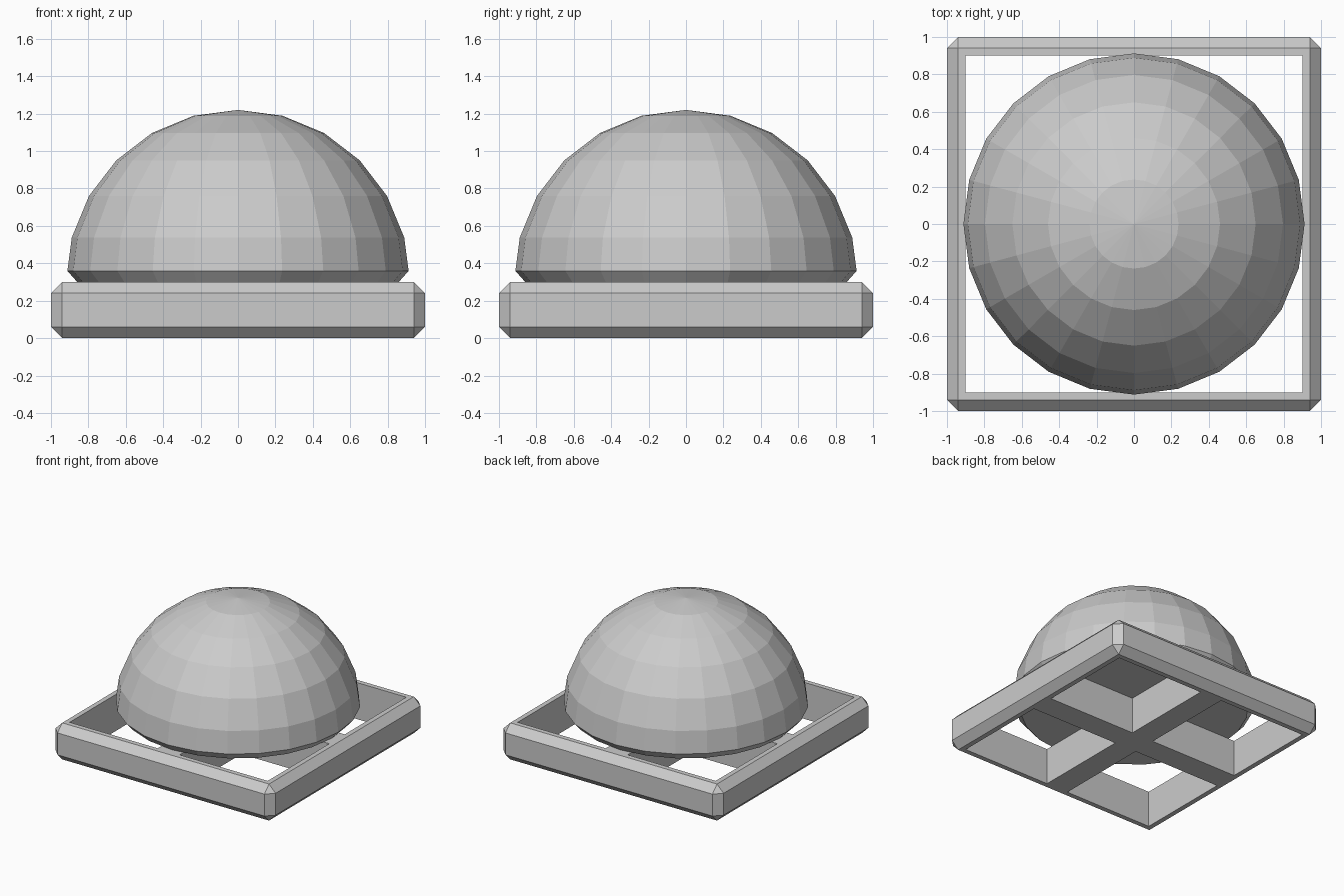
import bpy, bmesh, math
from mathutils import Matrix, Vector

if "Cube" in bpy.data.objects:
    bpy.data.objects.remove(bpy.data.objects["Cube"])

BEVEL = 0.06      # chamfer on frame and dome rim
HEIGHT = 0.30     # frame height
RIM = 0.10        # frame rail width
BAR = 0.20        # cross bar width
RADIUS = 0.92     # dome radius
SEGMENTS = 24


def make_object(name, bm):
    bmesh.ops.recalc_face_normals(bm, faces=bm.faces)
    mesh = bpy.data.meshes.new(name)
    bm.to_mesh(mesh)
    bm.free()
    obj = bpy.data.objects.new(name, mesh)
    bpy.context.collection.objects.link(obj)
    return obj


def add_box(bm, centre, size):
    matrix = Matrix.Translation(centre) @ Matrix.Diagonal((*size, 1))
    bmesh.ops.create_cube(bm, size=1, matrix=matrix)


# Square base with chamfered outer edges
bm = bmesh.new()
add_box(bm, (0, 0, HEIGHT / 2), (2, 2, HEIGHT))
bmesh.ops.bevel(bm, geom=bm.edges[:], offset=BEVEL, segments=1,
                affect='EDGES', clamp_overlap=True)
base = make_object("base_frame", bm)

# Four square openings that leave the rim and a cross
hole = 1 - RIM - BAR / 2
mid = BAR / 2 + hole / 2
bm = bmesh.new()
for sx in (-1, 1):
    for sy in (-1, 1):
        add_box(bm, (sx * mid, sy * mid, HEIGHT / 2), (hole, hole, HEIGHT + 0.4))
cutter = make_object("opening_cutter", bm)
cutter.hide_render = True
cutter.hide_set(True)

cut = base.modifiers.new("openings", 'BOOLEAN')
cut.operation = 'DIFFERENCE'
cut.solver = 'EXACT'
cut.object = cutter

# Dome: half-circle profile with a chamfered rim, spun around z
step = math.pi / 12
arc = [Vector((RADIUS * math.cos(i * step), 0, RADIUS * math.sin(i * step)))
       for i in range(7)]
arc[6].x = 0
rim = arc[0] + (arc[1] - arc[0]).normalized() * BEVEL
profile = [Vector((0, 0, 0)), Vector((RADIUS - BEVEL, 0, 0)), rim] + arc[1:]

bm = bmesh.new()
verts = [bm.verts.new(p + Vector((0, 0, HEIGHT))) for p in profile]
edges = [bm.edges.new(pair) for pair in zip(verts, verts[1:])]
bmesh.ops.spin(bm, geom=verts + edges, cent=(0, 0, 0), axis=(0, 0, 1),
               angle=math.tau, steps=SEGMENTS)
bmesh.ops.remove_doubles(bm, verts=bm.verts, dist=1e-4)
make_object("dome", bm)
